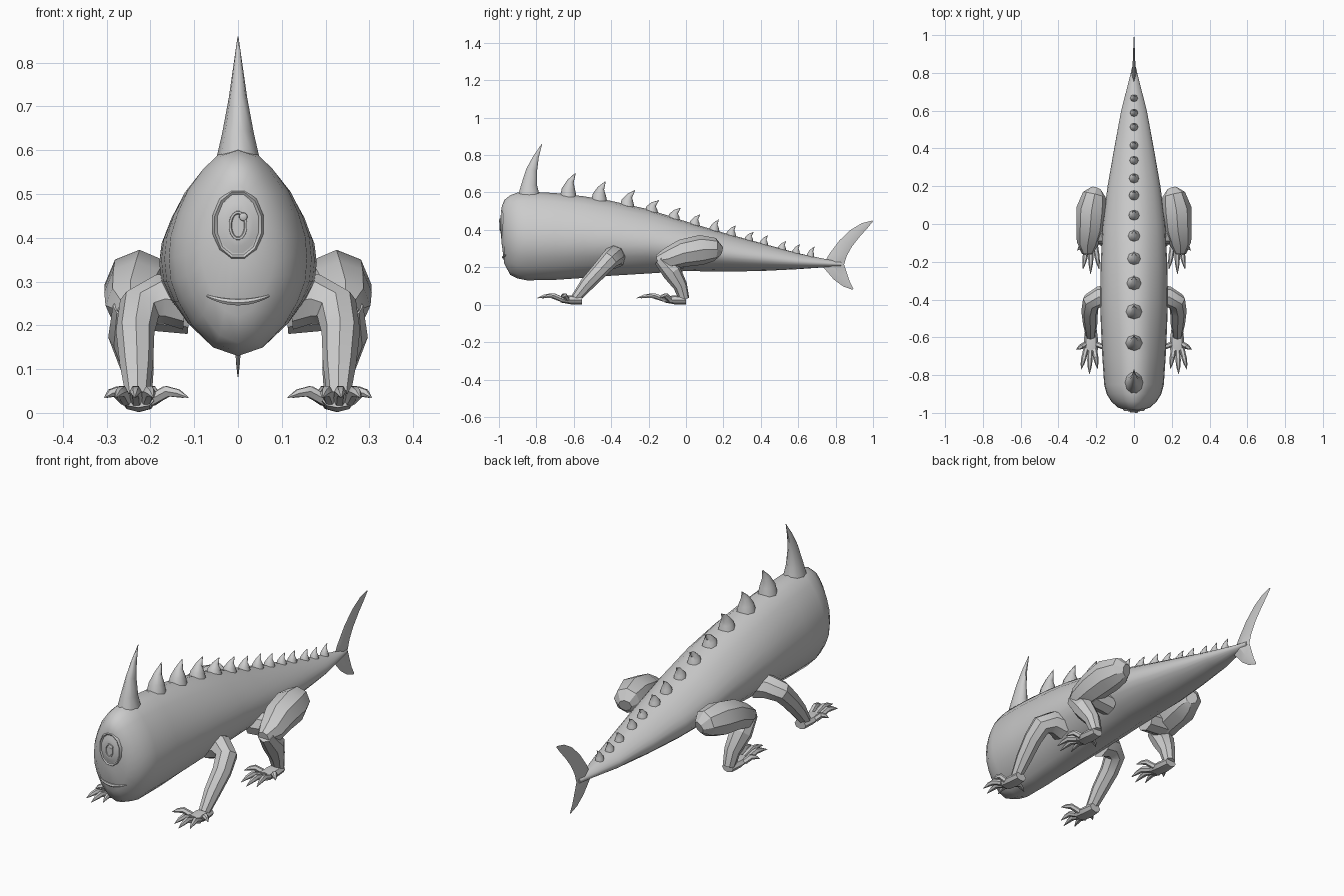
import bpy
import bmesh
from math import cos, sin, pi, radians
from mathutils import Vector
from mathutils.bvhtree import BVHTree

if "Cube" in bpy.data.objects:
    bpy.data.objects.remove(bpy.data.objects["Cube"], do_unlink=True)

GREY = (0.6, 0.6, 0.6, 1)
skin = bpy.data.materials.new("grey_skin")
skin.use_nodes = True
skin.diffuse_color = GREY
skin.node_tree.nodes["Principled BSDF"].inputs["Base Color"].default_value = GREY


def finish(name, bm, angle=35):
    """Turn a bmesh into a shaded object."""
    bmesh.ops.recalc_face_normals(bm, faces=bm.faces)
    mesh = bpy.data.meshes.new(name)
    bm.to_mesh(mesh)
    bm.free()
    mesh.materials.append(skin)
    mesh.shade_smooth()
    mesh.set_sharp_from_angle(angle=radians(angle))
    obj = bpy.data.objects.new(name, mesh)
    bpy.context.collection.objects.link(obj)
    return obj


def loft(bm, rings):
    """Skin equal-length rings of points and cap both ends."""
    loops = [[bm.verts.new(p) for p in ring] for ring in rings]
    n = len(loops[0])
    for a, b in zip(loops, loops[1:]):
        for i in range(n):
            j = (i + 1) % n
            bm.faces.new((a[i], a[j], b[j], b[i]))
    bm.faces.new(loops[0])
    bm.faces.new(loops[-1])


def tube(bm, points, radii, sides=8):
    """Loft along a path; a radius may be a (side, height) pair."""
    pts = [Vector(p) for p in points]
    last = len(pts) - 1
    tangents = [(pts[min(i + 1, last)] - pts[max(i - 1, 0)]).normalized()
                for i in range(last + 1)]
    side = tangents[0].cross(Vector((0, 0, 1)))
    if side.length < 0.1:
        side = Vector((1, 0, 0))
    side.normalize()
    rings = []
    for i, (p, t, r) in enumerate(zip(pts, tangents, radii)):
        if i:
            side = tangents[i - 1].rotation_difference(t) @ side
        a, b = r if isinstance(r, tuple) else (r, r)
        up = side.cross(t)
        rings.append([p + side * a * cos(2 * pi * k / sides)
                      + up * b * sin(2 * pi * k / sides) for k in range(sides)])
    loft(bm, rings)


# Body: an egg-shaped section swept along y (y, bottom, top, half width)
half = [(0, 0), (.35, .04), (.67, .15), (.86, .26), (.97, .36), (1, .47),
        (.97, .58), (.87, .69), (.72, .8), (.5, .9), (.28, .97), (0, 1)]
section = half + [(-x, t) for x, t in half[-2:0:-1]]
stations = [(-.986, .33, .52, .04), (-.972, .22, .56, .085), (-.94, .16, .585, .12),
            (-.9, .14, .6, .145), (-.85, .13, .605, .158), (-.7, .133, .597, .168),
            (-.55, .143, .58, .175), (-.4, .155, .555, .18), (-.2, .167, .51, .176),
            (0, .18, .445, .165), (.2, .177, .385, .14), (.4, .18, .33, .105),
            (.6, .19, .275, .068), (.74, .2, .245, .032), (.83, .205, .23, .01)]
bm = bmesh.new()
loft(bm, [[(x * w, y, lo + t * (hi - lo)) for x, t in section]
          for y, lo, hi, w in stations])
surface = BVHTree.FromBMesh(bm)
finish("body", bm, 45)


def top_z(y):
    return surface.ray_cast(Vector((.001, y, 2)), Vector((0, 0, -1)))[0].z


def front_y(x, z):
    return surface.ray_cast(Vector((x, -2, z)), Vector((0, 1, 0)))[0].y


# Head horn
bm = bmesh.new()
tube(bm, [(0, -.84, .57), (0, -.838, .64), (0, -.825, .72), (0, -.802, .79), (0, -.77, .86)],
     [(.052, .064), (.036, .045), (.021, .031), (.011, .016), .001], 10)
finish("head_horn", bm, 45)

# Back spikes: base y, tip y, tip z, radius
spikes = [(-.63, -.59, .705, .045), (-.465, -.43, .66, .044), (-.315, -.272, .612, .04),
          (-.185, -.145, .558, .037), (-.065, -.028, .518, .034), (.045, .075, .482, .031),
          (.15, .175, .455, .03), (.24, .265, .422, .029), (.335, .36, .388, .026),
          (.415, .437, .37, .025), (.512, .535, .34, .024), (.587, .608, .322, .023),
          (.665, .687, .31, .022)]
for i, (y, tip_y, tip_z, r) in enumerate(spikes):
    z = top_z(y)
    h = tip_z - z
    bm = bmesh.new()
    tube(bm, [(0, y, z - .015), (0, y + .002, z + h * .25), (0, y + (tip_y - y) * .3, z + h * .6),
              (0, tip_y, tip_z)], [r, r * .8, r * .42, .001])
    finish(f"back_spike_{i + 1}", bm, 45)

# Tail fin: leading and trailing edge points with half thickness
fin = [(.89, .08, .895, .086, .001), (.84, .098, .877, .12, .004), (.79, .135, .86, .17, .007),
       (.73, .205, .845, .215, .014), (.765, .27, .86, .262, .01), (.82, .343, .888, .312, .007),
       (.88, .4, .93, .365, .005), (.94, .436, .975, .415, .003), (.995, .45, 1, .446, .001)]
bm = bmesh.new()
loft(bm, [[(0, a, b), (t, (a + c) / 2, (b + d) / 2), (0, c, d), (-t, (a + c) / 2, (b + d) / 2)]
          for a, b, c, d, t in fin])
finish("tail_fin", bm, 25)


# Eye parts: stacked ovals facing the front (y, half width, half height)
def oval_stack(name, steps, x, z, sides):
    bm = bmesh.new()
    loft(bm, [[(x + w * sin(2 * pi * (k + .5) / sides), y, z + h * cos(2 * pi * (k + .5) / sides))
               for k in range(sides)] for y, w, h in steps])
    return finish(name, bm)


oval_stack("eye_rim", [(-.94, .062, .086), (-.982, .06, .083), (-.99, .055, .077),
                       (-.985, .049, .07), (-.991, .035, .05), (-.993, .024, .037)], 0, .43, 12)
oval_stack("pupil", [(-.985, .022, .034), (-.997, .021, .033), (-.997, .016, .028),
                     (-.994, .014, .026)], 0, .428, 16)
oval_stack("eye_glint", [(-.99, .01, .01), (-.998, .009, .009), (-1, .005, .005)], .012, .448, 12)

# Smiling mouth
bm = bmesh.new()
steps = [i / 6 for i in range(-6, 7)]
path = []
for s in steps:
    x, z = .07 * s, .253 + .014 * s * s
    path.append((x, front_y(x, z) - .001, z))
tube(bm, path, [.003 + .005 * (1 - s * s) for s in steps], 6)
finish("mouth", bm)


def foot(bm, x, y, s, toes):
    """Flattened palm, curved clawed toes given as (dx, dy)."""
    tube(bm, [(s * x, y + .03, .024), (s * x, y - .03, .026), (s * x, y - .085, .028)],
         [(.03, .022), (.038, .024), (.036, .016)])
    for dx, dy in toes:
        start = Vector((x + max(-.028, min(.028, dx * .5)), y - .03 + dy * .25, .028))
        end = Vector((x + dx, y + dy, .035))
        knuckle = start.lerp(end, .45) + Vector((0, 0, .018))
        claw = start.lerp(end, .72) + Vector((0, 0, .012))
        path = [(s * p.x, p.y, p.z) for p in (start, knuckle, claw, end)]
        tube(bm, path, [.014, .014, .01, .001], 6)


def limb(bm, s, path, radii):
    tube(bm, [(s * x, y, z) for x, y, z in path], radii)


for s, label in ((1, "left"), (-1, "right")):
    # Front leg: shoulder, elbow, forearm
    bm = bmesh.new()
    limb(bm, s, [(.12, -.385, .255), (.18, -.385, .26), (.225, -.41, .24), (.235, -.46, .185),
                 (.232, -.53, .11), (.23, -.59, .035)],
         [.065, .056, .05, .044, .038, .026])
    finish(f"{label}_front_leg", bm)
    bm = bmesh.new()
    foot(bm, .228, -.585, s, [(-.115, -.085), (-.035, -.18), (.008, -.21), (.052, -.185), (.077, -.08)])
    finish(f"{label}_front_foot", bm)

    # Hind leg: hip, heavy thigh, shin
    bm = bmesh.new()
    limb(bm, s, [(.11, -.05, .235), (.22, -.05, .245)], [.055, .055])
    limb(bm, s, [(.2, .185, .285), (.21, .155, .295), (.225, .08, .293), (.232, -.02, .275),
                 (.245, -.1, .245), (.245, -.155, .235)],
         [.03, .062, .08, .074, .058, .03])
    finish(f"{label}_thigh", bm, 25)
    bm = bmesh.new()
    limb(bm, s, [(.25, -.14, .245), (.245, -.075, .175), (.23, -.03, .1), (.225, -.01, .03)],
         [.036, .052, .038, .028])
    finish(f"{label}_shin", bm, 25)
    bm = bmesh.new()
    foot(bm, .225, -.03, s, [(-.1, -.1), (-.04, -.21), (.005, -.235), (.045, -.21), (.075, -.11)])
    finish(f"{label}_hind_foot", bm)
